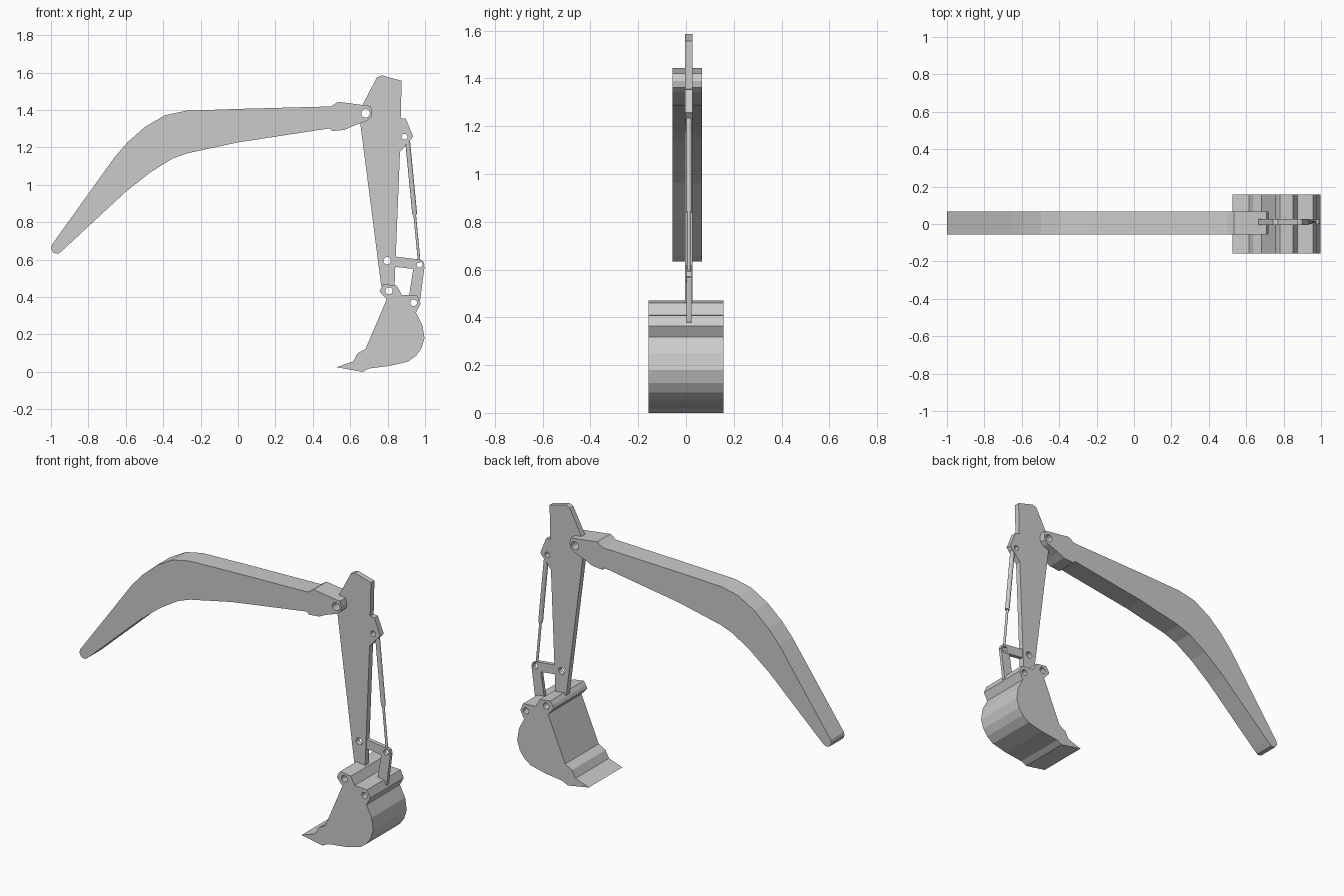
import bpy, math
from mathutils import Vector


def plate(name, outline, holes, y_min, y_max, yaw=0.0):
    """Extrude an (x, z) outline with round pin holes between two y values."""
    cu = bpy.data.curves.new(name, 'CURVE')
    cu.dimensions = '2D'
    cu.fill_mode = 'BOTH'
    cu.extrude = (y_max - y_min) / 2
    loops = [outline]
    for hx, hz, r in holes:
        loops.append([(hx + r * math.cos(i * math.tau / 20),
                       hz + r * math.sin(i * math.tau / 20)) for i in range(20)])
    for loop in loops:
        sp = cu.splines.new('POLY')
        sp.points.add(len(loop) - 1)
        for p, (x, z) in zip(sp.points, loop):
            p.co = (x, z, 0, 1)
        sp.use_cyclic_u = True
        sp.use_smooth = False
    ob = bpy.data.objects.new(name, cu)
    bpy.context.collection.objects.link(ob)
    ob.location.y = (y_min + y_max) / 2
    ob.rotation_euler.x = math.pi / 2
    bpy.ops.object.select_all(action='DESELECT')
    ob.select_set(True)
    bpy.context.view_layer.objects.active = ob
    bpy.ops.object.convert(target='MESH')
    return bpy.context.object


def rod(name, a, b, radius, y):
    """Round bar between two (x, z) points."""
    p, q = Vector((a[0], y, a[1])), Vector((b[0], y, b[1]))
    d = q - p
    bpy.ops.mesh.primitive_cylinder_add(vertices=12, radius=radius, depth=d.length,
                                        location=(p + q) / 2)
    ob = bpy.context.object
    ob.name = name
    ob.rotation_euler = d.to_track_quat('Z', 'Y').to_euler()
    return ob


# Pin positions (x, z, radius)
boom_pin = (0.682, 1.382, 0.023)
ram_pin = (0.89, 1.257, 0.016)
stick_link_pin = (0.797, 0.594, 0.02)
link_pin = (0.971, 0.573, 0.016)
bucket_pin = (0.807, 0.433, 0.019)
bucket_link_pin = (0.939, 0.369, 0.018)

# Curved boom
plate("boom", [
    (-1.0, 0.66), (-0.99, 0.64), (-0.975, 0.633), (-0.957, 0.634), (-0.93, 0.657),
    (-0.6, 0.963), (-0.47, 1.066), (-0.353, 1.139), (-0.273, 1.168), (0.0, 1.227),
    (0.492, 1.302), (0.503, 1.287), (0.572, 1.294), (0.615, 1.315), (0.69, 1.342),
    (0.713, 1.362), (0.718, 1.39), (0.708, 1.421), (0.535, 1.444), (0.497, 1.419),
    (0.01, 1.406), (-0.278, 1.396), (-0.39, 1.372), (-0.497, 1.31), (-0.588, 1.23),
    (-0.658, 1.15), (-0.995, 0.68)], [boom_pin], -0.057, 0.066)

# Stick (dipper arm)
plate("stick", [
    (0.663, 1.422), (0.743, 1.575), (0.77, 1.585), (0.875, 1.556), (0.87, 1.356),
    (0.898, 1.353), (0.936, 1.257), (0.866, 1.176), (0.837, 0.46), (0.828, 0.41),
    (0.785, 0.41), (0.765, 0.465), (0.652, 1.342)],
    [boom_pin, ram_pin, stick_link_pin, bucket_pin], -0.005, 0.028)

# Bucket
plate("bucket", [
    (0.765, 0.449), (0.78, 0.47), (0.85, 0.46), (0.875, 0.412), (0.957, 0.408),
    (0.977, 0.364), (0.952, 0.318), (0.986, 0.25), (0.997, 0.18), (0.98, 0.125),
    (0.952, 0.086), (0.909, 0.055), (0.813, 0.032), (0.7, 0.018), (0.665, 0.0),
    (0.527, 0.025), (0.615, 0.055), (0.638, 0.098), (0.682, 0.123), (0.795, 0.388),
    (0.757, 0.43)], [bucket_pin, bucket_link_pin], -0.157, 0.157)

# Bucket linkage
plate("upper_link", [
    (0.77, 0.57), (0.77, 0.62), (0.81, 0.62), (0.96, 0.602), (0.99, 0.592),
    (0.997, 0.57), (0.985, 0.545), (0.955, 0.548), (0.81, 0.565)],
    [stick_link_pin, link_pin], 0.0, 0.024)
plate("lower_link", [
    (0.94, 0.57), (0.955, 0.592), (0.985, 0.592), (0.997, 0.56), (0.974, 0.385),
    (0.96, 0.352), (0.925, 0.35), (0.912, 0.39)],
    [link_pin, bucket_link_pin], 0.002, 0.022)

# Hydraulic ram
rod("ram_barrel", (0.907, 1.232), (0.945, 0.84), 0.013, 0.012)
rod("ram_rod", (0.943, 0.86), (0.969, 0.585), 0.007, 0.012)
